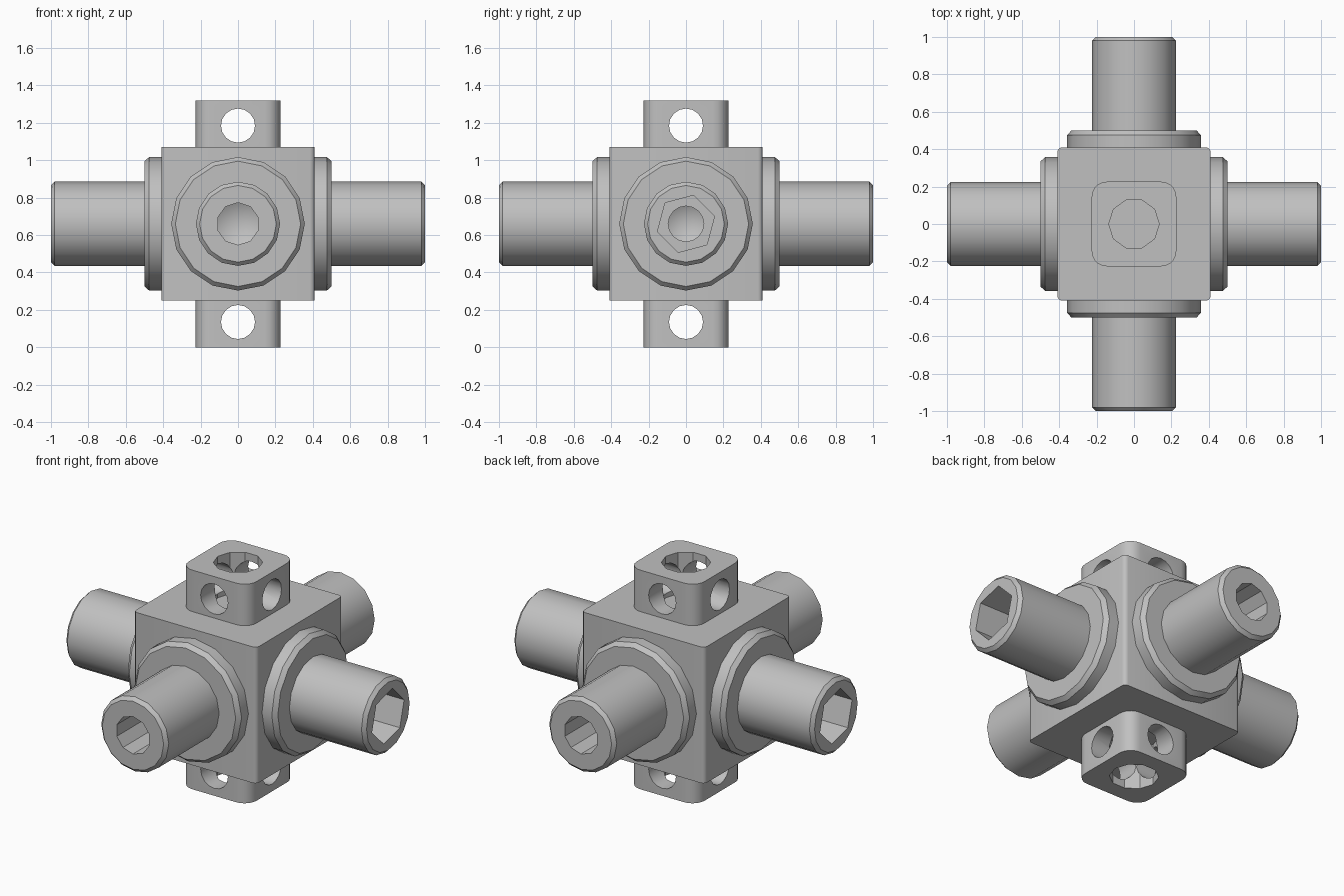
import bpy, bmesh, math
from mathutils import Vector

if "Cube" in bpy.data.objects:
    bpy.data.objects.remove(bpy.data.objects["Cube"], do_unlink=True)

CENTRE = Vector((0, 0, 0.66))
X, Y, Z = Vector((1, 0, 0)), Vector((0, 1, 0)), Vector((0, 0, 1))

steel = bpy.data.materials.new("grey_steel")
steel.use_nodes = True
GREY = (0.53, 0.53, 0.53, 1)
steel.diffuse_color = GREY
steel.node_tree.nodes["Principled BSDF"].inputs["Base Color"].default_value = GREY


def finish(name, bm):
    bmesh.ops.recalc_face_normals(bm, faces=bm.faces[:])
    mesh = bpy.data.meshes.new(name)
    bm.to_mesh(mesh)
    bm.free()
    mesh.materials.append(steel)
    obj = bpy.data.objects.new(name, mesh)
    bpy.context.collection.objects.link(obj)
    return obj


def lathe(name, profile, sides, axis, centre=CENTRE, phase=0.0):
    """Revolve (radius, distance) pairs about an axis through centre."""
    up = Y if abs(axis.z) > 0.5 else Z
    side = up.cross(axis)
    bm = bmesh.new()
    rings = []
    for r, t in profile:
        angles = [math.radians(phase) + math.tau * i / sides for i in range(sides)]
        rings.append([bm.verts.new(centre + axis * t + r * (side * math.cos(a) + up * math.sin(a)))
                      for a in angles])
    for a, b in zip(rings, rings[1:]):
        for i in range(sides):
            j = (i + 1) % sides
            bm.faces.new((a[i], a[j], b[j], b[i]))
    bmesh.ops.remove_doubles(bm, verts=bm.verts[:], dist=1e-5)
    return finish(name, bm)


def rounded_box(name, half, z0, z1, radius, segments):
    """Box with rounded upright edges."""
    bm = bmesh.new()
    bmesh.ops.create_cube(bm, size=2)
    for v in bm.verts:
        v.co = (v.co.x * half, v.co.y * half, z1 if v.co.z > 0 else z0)
    upright = [e for e in bm.edges if abs(e.verts[0].co.z - e.verts[1].co.z) > 0.01]
    bmesh.ops.bevel(bm, geom=upright, offset=radius, segments=segments, profile=0.5, affect='EDGES')
    return finish(name, bm)


def activate(obj):
    bpy.ops.object.select_all(action='DESELECT')
    obj.select_set(True)
    bpy.context.view_layer.objects.active = obj


def cut(obj, cutters):
    activate(obj)
    for c in cutters:
        c.hide_render = True
        mod = obj.modifiers.new("cut", 'BOOLEAN')
        mod.operation, mod.solver, mod.object = 'DIFFERENCE', 'EXACT', c
        bpy.ops.object.modifier_apply(modifier=mod.name)
        bpy.data.objects.remove(c, do_unlink=True)


parts = [rounded_box("centre_block", 0.41, 0.25, 1.07, 0.025, 3)]

# Four socketed shafts on chamfered collars
for label, axis in (("left", X), ("right", -X), ("front", -Y), ("back", Y)):
    parts.append(lathe(label + "_collar", [(0, 0.39), (0.357, 0.39), (0.357, 0.475),
                                           (0.335, 0.5), (0, 0.5)], 16, axis))
    shaft = lathe(label + "_shaft", [(0, 0.45), (0.225, 0.45), (0.225, 0.98),
                                     (0.205, 1), (0, 1)], 16, axis)
    if axis.x:
        # Hexagonal socket with a conical drill point
        cutters = [lathe("hex_cutter", [(0, 0.8), (0.158, 0.8), (0.158, 1.1), (0, 1.1)],
                         6, axis, phase=15),
                   lathe("point_cutter", [(0, 0.74), (0.095, 0.79), (0.095, 0.9), (0, 0.9)],
                         16, axis)]
    else:
        # Round drilled socket
        cutters = [lathe("drill_cutter", [(0, 0.7), (0.113, 0.76), (0.113, 1.1), (0, 1.1)],
                         10, axis, phase=18)]
    cut(shaft, cutters)
    parts.append(shaft)

# Hollow rounded posts above and below, cross-drilled both ways
for label, axis in (("top", Z), ("bottom", -Z)):
    ends = sorted((CENTRE.z + axis.z * 0.39, CENTRE.z + axis.z * 0.66))
    post = rounded_box(label + "_post", 0.226, ends[0], ends[1], 0.08, 5)
    hole_centre = CENTRE + axis * 0.525
    bore = lathe("bore_cutter", [(0, 0.3), (0.135, 0.3), (0.135, 0.8), (0, 0.8)], 10, axis)
    cross = [lathe("cross_cutter", [(0, -0.5), (0.091, -0.5), (0.091, 0.5), (0, 0.5)],
                   16, a, hole_centre) for a in (X, Y)]
    cut(post, [bore] + cross)
    parts.append(post)

# Smooth round walls, crisp machined edges
for part in parts:
    activate(part)
    bpy.ops.object.shade_smooth_by_angle(angle=math.radians(30))
